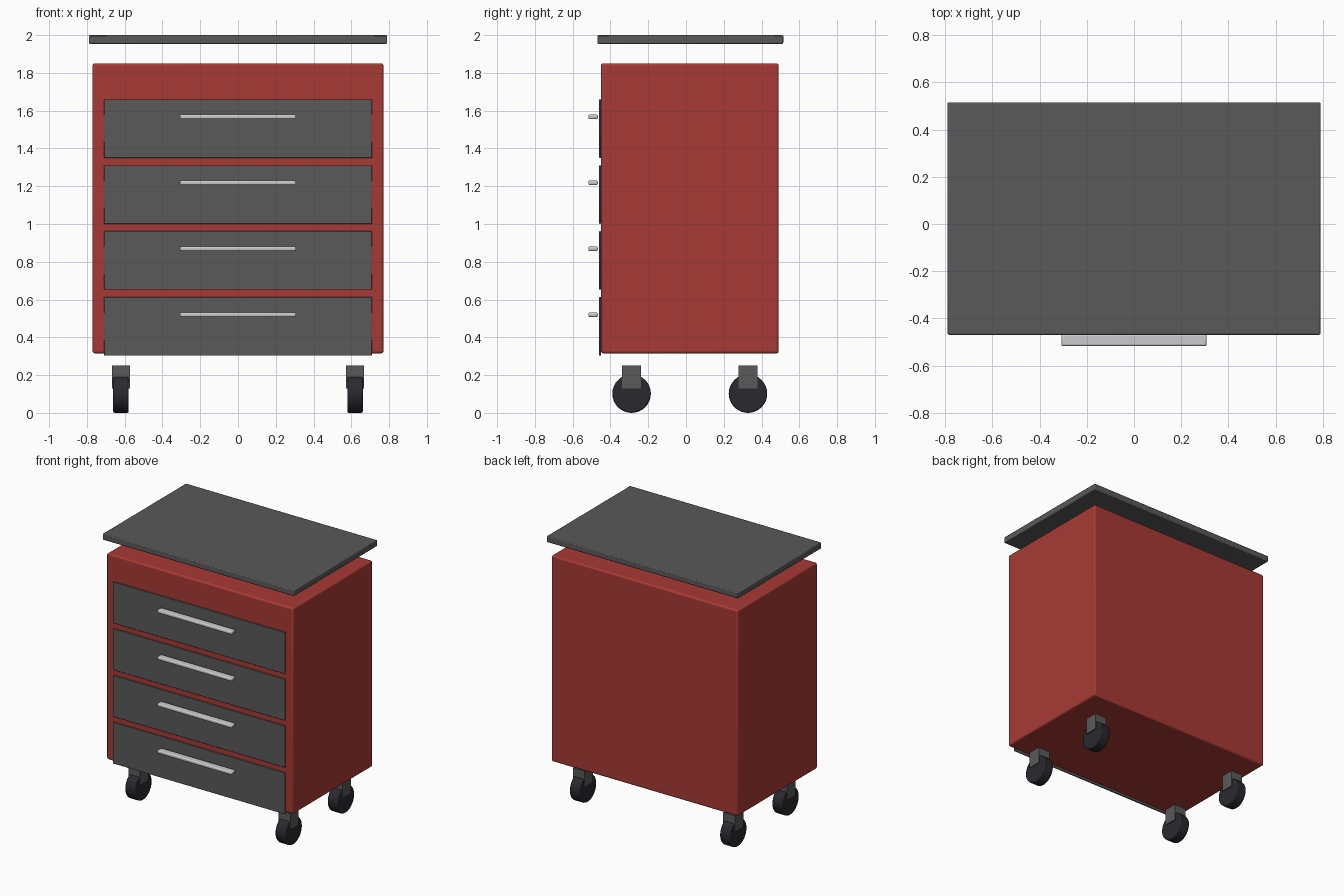
import bpy
import math

cube = bpy.data.objects.get("Cube")
if cube:
    bpy.data.objects.remove(cube, do_unlink=True)


def material(name, rgb):
    mat = bpy.data.materials.new(name)
    mat.use_nodes = True
    color = (*rgb, 1)
    mat.diffuse_color = color
    mat.node_tree.nodes["Principled BSDF"].inputs["Base Color"].default_value = color
    return mat


red = material("red paint", (0.39, 0.042, 0.036))
grey = material("dark grey", (0.1, 0.1, 0.1))
steel = material("light steel", (0.6, 0.6, 0.61))
rubber = material("black rubber", (0.022, 0.022, 0.028))


def finish(obj, name, mat, bevel, segments):
    obj.name = name
    obj.data.materials.append(mat)
    bpy.ops.object.transform_apply(location=False, rotation=True, scale=True)
    if bevel:
        mod = obj.modifiers.new("rounded edges", "BEVEL")
        mod.width = bevel
        mod.segments = segments
        mod.limit_method = "ANGLE"
        mod.angle_limit = math.radians(40)
    bpy.ops.object.shade_smooth_by_angle(angle=math.radians(35))
    return obj


def box(name, mat, center, size, bevel=0.0, segments=2):
    bpy.ops.mesh.primitive_cube_add(size=1, location=center)
    obj = bpy.context.object
    obj.scale = size
    return finish(obj, name, mat, bevel, segments)


def wheel(name, center):
    bpy.ops.mesh.primitive_cylinder_add(vertices=32, radius=0.102, depth=0.082,
                                        location=center,
                                        rotation=(0, math.pi / 2, 0))
    return finish(bpy.context.object, name, rubber, 0.008, 2)


# Cabinet body and the worktop floating above it
box("cabinet", red, (0, 0.02, 1.083), (1.54, 0.94, 1.536), 0.012, 3)
box("worktop", grey, (0, 0.023, 1.977), (1.58, 0.984, 0.046), 0.006, 2)

# Drawer fronts with bar handles
for i in range(4):
    z = 0.458 + 0.349 * i
    box(f"drawer_front_{i + 1}", grey, (0, -0.455, z), (1.42, 0.01, 0.31), 0.002, 1)
    box(f"drawer_handle_{i + 1}", steel, (0, -0.492, z + 0.062),
        (0.615, 0.05, 0.024), 0.008, 3)

# Casters: bracket block over a wheel at each corner
for x, side in ((0.62, "left"), (-0.62, "right")):
    for y, end in ((-0.288, "front"), (0.328, "back")):
        box(f"caster_bracket_{end}_{side}", grey, (x, y, 0.19), (0.096, 0.1, 0.122))
        wheel(f"caster_wheel_{end}_{side}", (x, y, 0.102))
